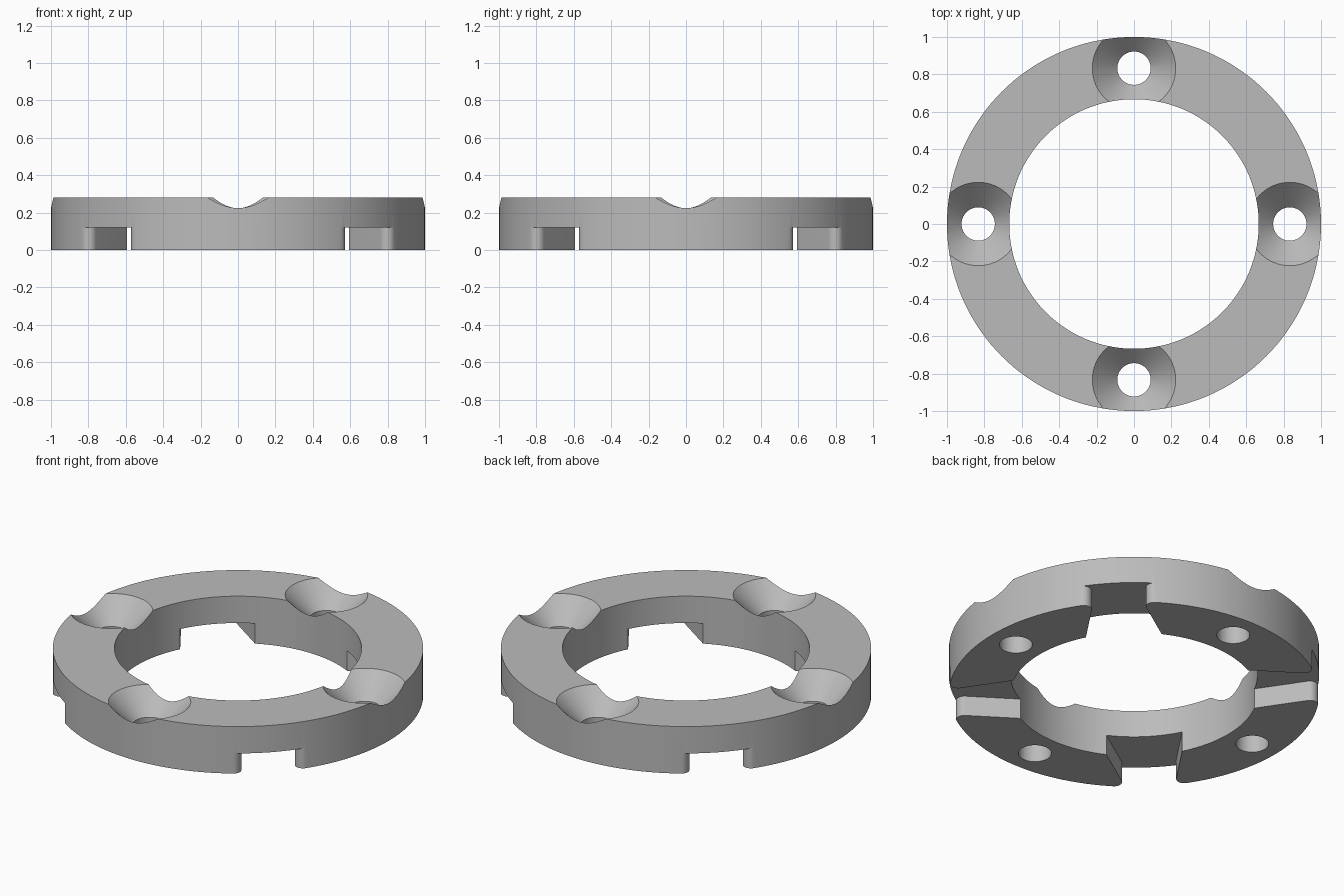
import bpy, bmesh
from math import sin, cos, pi, radians, atan2, hypot
from mathutils import Matrix, Vector

cube = bpy.data.objects.get("Cube")
if cube:
    bpy.data.objects.remove(cube, do_unlink=True)

HEIGHT, OUTER, INNER = 0.28, 1.0, 0.667
HOLE_AT, HOLE_R, SINK_R = 0.833, 0.089, 0.223
NOTCH_H, CORNER_R = 0.12, 0.045

# Plain grey metal
grey = bpy.data.materials.new("grey_metal")
grey.use_nodes = True
colour = (0.5, 0.5, 0.5, 1)
grey.diffuse_color = colour
grey.node_tree.nodes["Principled BSDF"].inputs["Base Color"].default_value = colour


def make_object(name, bm):
    bmesh.ops.recalc_face_normals(bm, faces=bm.faces)
    mesh = bpy.data.meshes.new(name)
    bm.to_mesh(mesh)
    bm.free()
    mesh.materials.append(grey)
    obj = bpy.data.objects.new(name, mesh)
    bpy.context.collection.objects.link(obj)
    return obj


def lathe(bm, profile, sides, closed):
    """Turn an (r, z) profile about z; an open profile gets flat end caps."""
    rings = [[bm.verts.new((r * cos(2 * pi * i / sides), r * sin(2 * pi * i / sides), z))
              for i in range(sides)] for r, z in profile]
    pairs = list(zip(rings, rings[1:]))
    if closed:
        pairs.append((rings[-1], rings[0]))
    else:
        bm.faces.new(rings[0])
        bm.faces.new(rings[-1])
    for a, b in pairs:
        for i in range(sides):
            j = (i + 1) % sides
            bm.faces.new((a[i], a[j], b[j], b[i]))
    return [v for ring in rings for v in ring]


def prism(bm, outline, z0, z1):
    low = [bm.verts.new((x, y, z0)) for x, y in outline]
    high = [bm.verts.new((x, y, z1)) for x, y in outline]
    bm.faces.new(low)
    bm.faces.new(high)
    for i in range(len(low)):
        j = (i + 1) % len(low)
        bm.faces.new((low[i], low[j], high[j], high[i]))
    return low + high


# Ring body
bm = bmesh.new()
lathe(bm, [(INNER, 0), (OUTER, 0), (OUTER, HEIGHT), (INNER, HEIGHT)], 144, True)
ring = make_object("mounting_ring", bm)

# Countersunk screw holes on the four axes
bm = bmesh.new()
rise = 0.1
sink = [(HOLE_R, -rise), (HOLE_R, HEIGHT - SINK_R + HOLE_R),
        (SINK_R, HEIGHT), (SINK_R + rise, HEIGHT + rise)]
for k in range(4):
    verts = lathe(bm, sink, 64, False)
    move = Matrix.Rotation(k * pi / 2, 4, 'Z') @ Matrix.Translation((HOLE_AT, 0, 0))
    bmesh.ops.transform(bm, matrix=move, verts=verts)
hole_cutter = make_object("screw_hole_cutter", bm)

# Underside notches on the diagonals: narrower outwards, rounded outer corners
centre = Vector((0.936, 0.192))
taper = radians(11.6)
start, end = -pi / 2 - taper, atan2(centre.y, centre.x)
side = [(0.55, 0.222)]
for i in range(13):
    a = start + (end - start) * i / 12
    side.append((centre.x + CORNER_R * cos(a), centre.y + CORNER_R * sin(a)))
side.append(tuple(centre * 1.2))
outline = side + [(x, -y) for x, y in reversed(side)]
bm = bmesh.new()
for k in range(4):
    verts = prism(bm, outline, -rise, NOTCH_H)
    bmesh.ops.transform(bm, matrix=Matrix.Rotation(pi / 4 + k * pi / 2, 4, 'Z'), verts=verts)
notch_cutter = make_object("notch_cutter", bm)

# Cut, then drop the cutters
bpy.ops.object.select_all(action='DESELECT')
ring.select_set(True)
bpy.context.view_layer.objects.active = ring
for cutter in (hole_cutter, notch_cutter):
    cutter.hide_render = True
    mod = ring.modifiers.new(cutter.name, 'BOOLEAN')
    mod.operation, mod.solver, mod.object = 'DIFFERENCE', 'EXACT', cutter
    bpy.ops.object.modifier_apply(modifier=mod.name)
    bpy.data.objects.remove(cutter, do_unlink=True)

bpy.ops.object.shade_smooth_by_angle(angle=radians(30))
